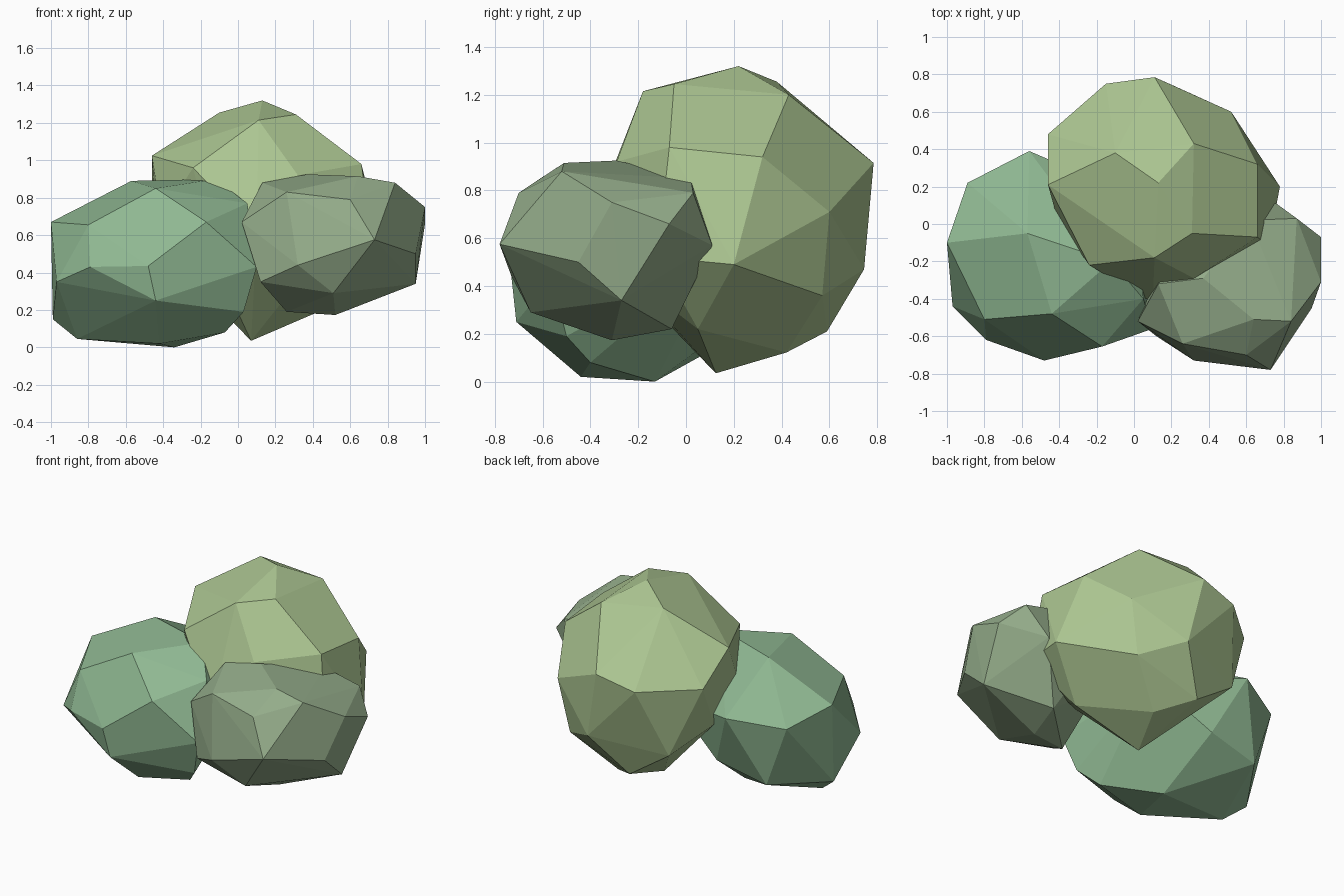
import bpy, bmesh


def clump(name, color, corners):
    """Faceted clump: tight skin over a few key corners, flat shaded."""
    bm = bmesh.new()
    for c in corners:
        bm.verts.new(c)
    bmesh.ops.convex_hull(bm, input=bm.verts[:])
    loose = [v for v in bm.verts if not v.link_faces]
    bmesh.ops.delete(bm, geom=loose, context='VERTS')
    # merge nearly flat neighbours into larger facets
    bmesh.ops.dissolve_limit(bm, angle_limit=0.07, verts=bm.verts[:], edges=bm.edges[:])
    bmesh.ops.recalc_face_normals(bm, faces=bm.faces[:])
    me = bpy.data.meshes.new(name)
    bm.to_mesh(me)
    bm.free()
    mat = bpy.data.materials.new(name + "_green")
    mat.diffuse_color = (*color, 1)
    me.materials.append(mat)
    ob = bpy.data.objects.new(name, me)
    bpy.context.collection.objects.link(ob)
    return ob


# wide low clump on the left
clump("left_clump", (0.275, 0.479, 0.287), [
    (-.57, -.05, .89), (-.12, -.2, .90), (-.44, -.48, .85), (.05, -.4, .77),
    (-1, -.1, .67), (-.89, .22, .6), (-.56, .39, .65), (0, .15, .55),
    (-.8, -.51, .655), (-.17, -.655, .67), (-.79, -.62, .43), (-.48, -.73, .435),
    (.1, -.56, .43), (-.97, -.44, .35), (-.44, -.71, .25), (.03, -.5, .19),
    (-.99, -.13, .15), (-.75, .23, .2), (-.86, -.2, .045), (-.42, -.44, .02),
    (-.34, -.13, 0), (-.07, -.4, .08), (-.4, .25, .28)])

# small clump at the front right
clump("right_clump", (0.296, 0.413, 0.254), [
    (.37, -.29, .925), (.64, -.51, .915), (.13, -.32, .88), (.84, -.52, .88),
    (.26, -.64, .83), (.60, -.70, .79), (.87, .03, .79), (1, -.31, .75),
    (1, -.07, .66), (.02, -.52, .67), (.73, -.78, .575), (.76, .11, .57),
    (.95, -.45, .50), (.32, -.73, .44), (.95, -.27, .34), (.12, -.6, .35),
    (.51, -.65, .29), (.26, -.36, .19), (.52, -.31, .173), (.58, -.06, .22),
    (.62, .02, .85), (.2, -.1, .5), (.4, .08, .57)])

# tall clump at the back
clump("back_clump", (0.413, 0.565, 0.287), [
    (.13, .22, 1.32), (-.10, .38, 1.255), (.11, -.18, 1.215), (.31, -.05, 1.245),
    (.32, .43, 1.20), (-.46, .21, 1.025), (-.24, -.22, .96), (.66, -.07, .98),
    (.66, .32, .94), (.32, -.29, .92), (.11, .785, .915), (-.15, .75, .85),
    (-.46, .48, .85), (.52, .6, .71), (.78, .2, .49), (.2, .745, .47),
    (-.28, .58, .4), (-.43, .32, .55), (.45, .57, .36), (0, .59, .21),
    (.2, .42, .122), (.5, .05, .22), (.07, .125, .035), (.1, -.42, .6),
    (-.1, -.2, .4), (.72, -.12, .52), (-.41, .03, .7), (.4, -.25, .45)])
